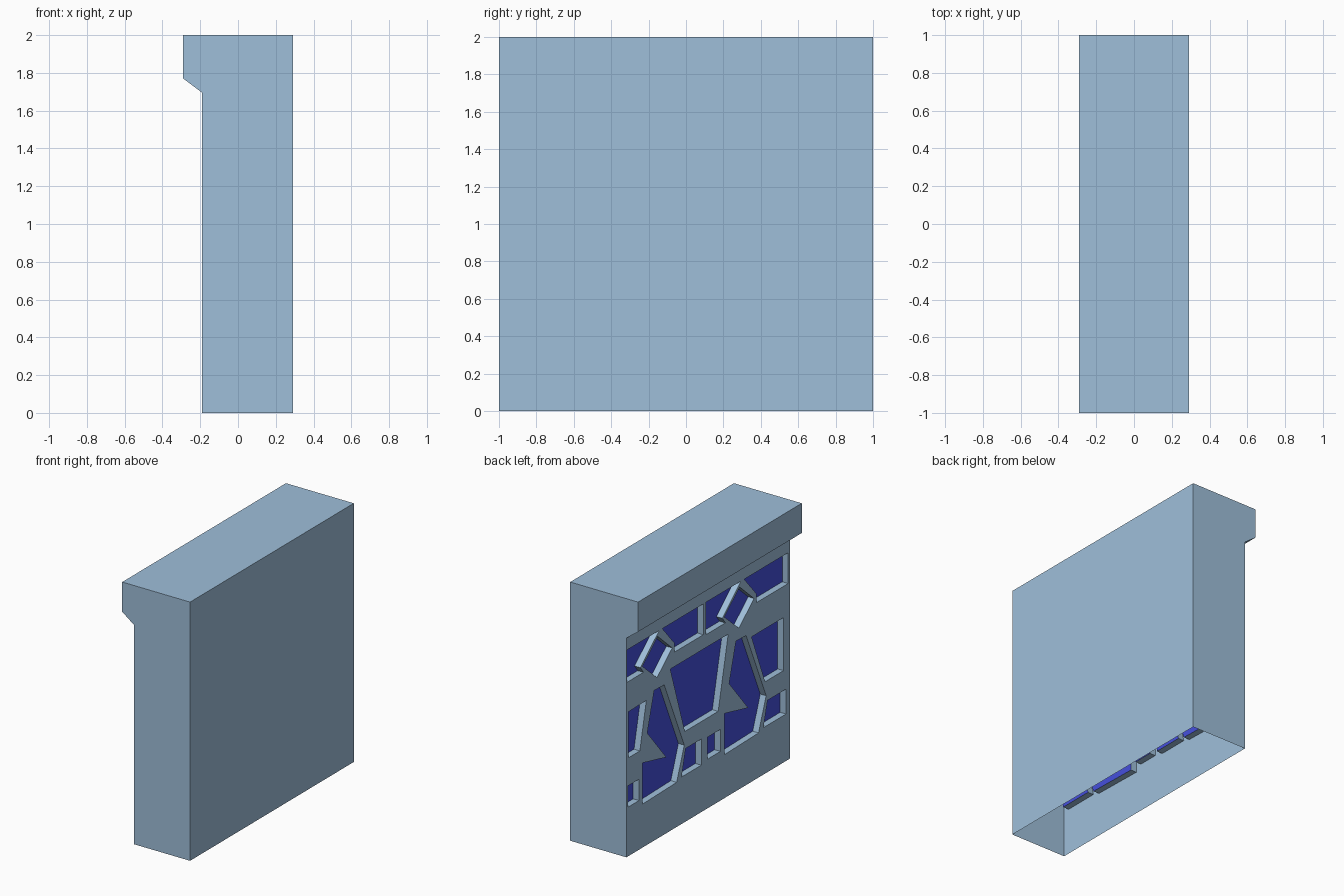
import bpy, bmesh

if "Cube" in bpy.data.objects:
    bpy.data.objects.remove(bpy.data.objects["Cube"])

FACE_X, DEPTH = -0.19, 0.05     # carved side and how far the stones sink in


def material(name, colour):
    m = bpy.data.materials.new(name)
    m.diffuse_color = (*colour, 1)
    m.use_nodes = True
    m.node_tree.nodes["Principled BSDF"].inputs["Base Color"].default_value = m.diffuse_color
    return m


bm = bmesh.new()


def point(u, z, x=FACE_X):
    # u runs along the carved face from the +y end
    return bm.verts.new((x, 1 - u, z))


def loop_edges(vs):
    return [bm.edges.new((a, b)) for a, b in zip(vs, vs[1:] + vs[:1])]


# Stone outlines that repeat every unit along the wall
spike = [(.34, 1.16), (.463, 1.156), (.707, .597), (.615, .345),
         (.20, .336), (.20, .654), (.488, .588), (.256, .863)]
diamond = [(.385, 1.56), (.56, 1.405), (.375, 1.247), (.198, 1.40)]
stones = [[(u + k, z) for u, z in s] for k in (0, 1) for s in (spike, diamond)]

# Top row, cut away around the diamonds
for k, left, right in ((0, .008, .94), (1, -.03, .976)):
    stones.append([(k + left, 1.6), (k + .40, 1.6), (k + .172, 1.40),
                   (k + .21, 1.35), (k + left, 1.35)])
    stones.append([(k + .44, 1.6), (k + right, 1.6), (k + right, 1.362),
                   (k + .59, 1.362), (k + .59, 1.43)])
# Middle row
stones += [[(.025, 1.115), (.244, 1.12), (.165, .76), (.025, .76)],
           [(.537, 1.25), (1.244, 1.25), (1.122, .70), (.715, .70)],
           [(1.53, 1.12), (1.92, 1.12), (1.92, .71), (1.695, .71)]]
# Bottom row
stones += [[(.02, .545), (.155, .545), (.155, .38), (.02, .38)],
           [(.725, .565), (.915, .565), (.915, .363), (.675, .363)],
           [(.99, .55), (1.15, .55), (1.15, .38), (.99, .38)],
           [(1.725, .555), (1.95, .555), (1.95, .363), (1.675, .363)]]

# Carved panel: flat fill with stone-shaped holes
edges = loop_edges([point(0, 0), point(2, 0), point(2, 1.695), point(0, 1.695)])
rims = []
for s in stones:
    rim = [point(u, z) for u, z in s]
    rims.append(rim)
    edges += loop_edges(rim)
bmesh.ops.triangle_fill(bm, edges=edges, use_beauty=True, normal=(-1, 0, 0))

# Recess walls and blue floors
for s, rim in zip(stones, rims):
    low = [point(u, z, FACE_X + DEPTH) for u, z in s]
    n = len(s)
    for i in range(n):
        j = (i + 1) % n
        bm.faces.new((rim[i], rim[j], low[j], low[i]))
    bm.faces.new(low).material_index = 1

# Hollow wall shell with overhanging cap, open underneath
profile = [(-.19, 0), (.29, 0), (.29, 2), (-.29, 2), (-.29, 1.77), (-.19, 1.695)]
ends = [[bm.verts.new((x, y, z)) for x, z in profile] for y in (-1, 1)]
for e in ends:
    bm.faces.new(e)
for i in range(1, 5):
    bm.faces.new((ends[0][i], ends[0][i + 1], ends[1][i + 1], ends[1][i]))

bmesh.ops.remove_doubles(bm, verts=bm.verts, dist=1e-4)
bmesh.ops.recalc_face_normals(bm, faces=bm.faces)
mesh = bpy.data.meshes.new("stone_wall")
bm.to_mesh(mesh)
bm.free()
mesh.materials.append(material("grey_blue_stone", (.346, .52, .70)))
mesh.materials.append(material("deep_blue", (.06, .08, .72)))
wall = bpy.data.objects.new("stone_wall", mesh)
bpy.context.collection.objects.link(wall)
